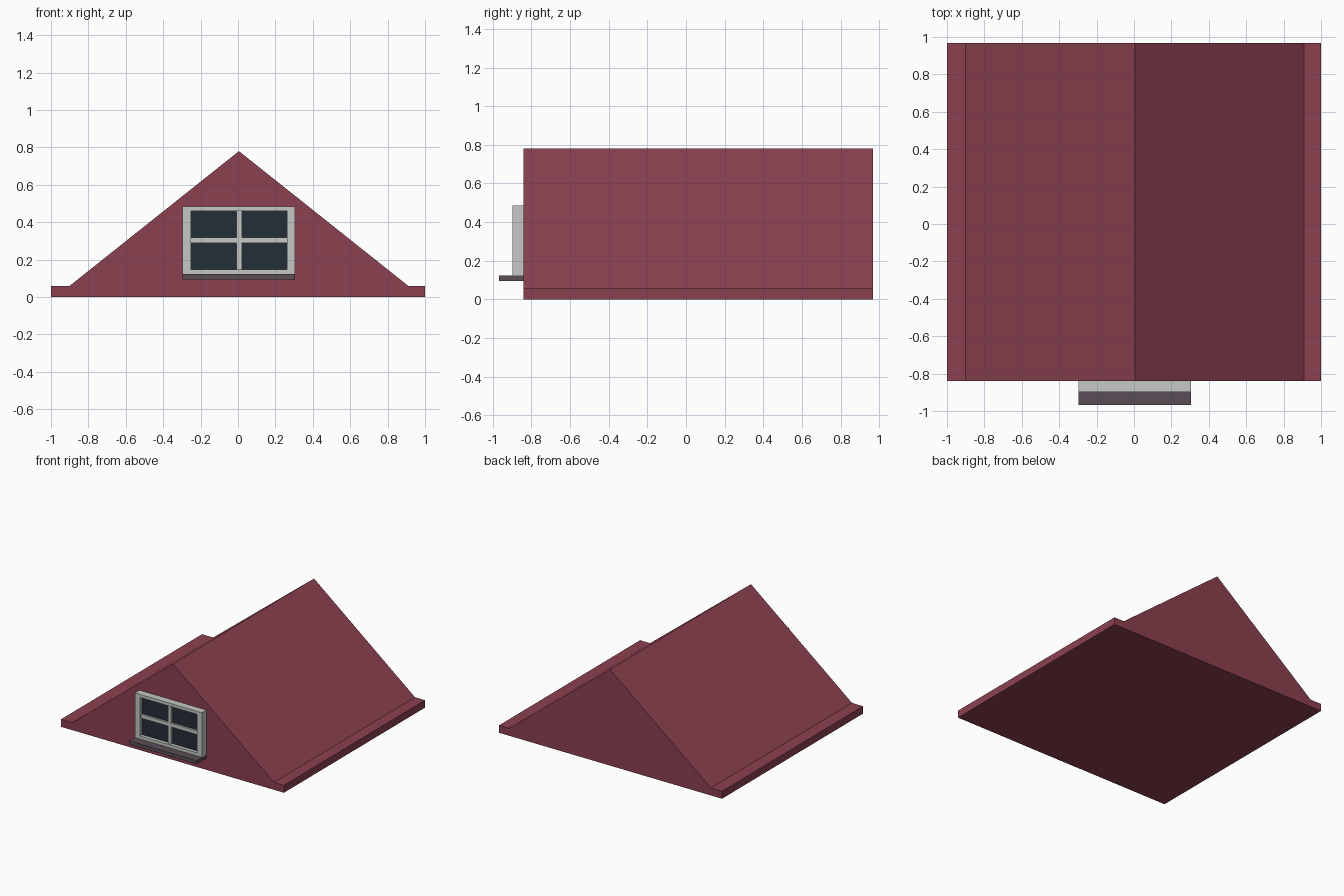
import bpy, bmesh

if "Cube" in bpy.data.objects:
    bpy.data.objects.remove(bpy.data.objects["Cube"])

def material(name, rgb):
    m = bpy.data.materials.new(name)
    m.diffuse_color = (*rgb, 1)
    m.use_nodes = True
    m.node_tree.nodes["Principled BSDF"].inputs["Base Color"].default_value = m.diffuse_color
    return m

red = material("roof red", (0.258, 0.053, 0.080))
white = material("window frame grey", (0.56, 0.58, 0.56))
dark = material("sill grey", (0.10, 0.077, 0.095))
glass = material("dark glass", (0.017, 0.027, 0.038))

def prism(name, profile, y0, y1, mat):
    """Extrude an x-z profile from y0 to y1."""
    bm = bmesh.new()
    face = bm.faces.new([bm.verts.new((x, y0, z)) for x, z in profile])
    ext = bmesh.ops.extrude_face_region(bm, geom=[face])
    verts = [g for g in ext["geom"] if isinstance(g, bmesh.types.BMVert)]
    bmesh.ops.translate(bm, verts=verts, vec=(0, y1 - y0, 0))
    bmesh.ops.recalc_face_normals(bm, faces=bm.faces)
    me = bpy.data.meshes.new(name)
    bm.to_mesh(me)
    bm.free()
    me.materials.append(mat)
    ob = bpy.data.objects.new(name, me)
    bpy.context.collection.objects.link(ob)
    return ob

def box(name, x0, x1, y0, y1, z0, z1, mat):
    return prism(name, [(x0, z0), (x1, z0), (x1, z1), (x0, z1)], y0, y1, mat)

WALL = -0.84

# Gabled roof with flat eaves
prism("roof", [(-1, 0), (1, 0), (1, 0.06), (0.91, 0.06), (0.005, 0.78),
               (-0.9, 0.06), (-1, 0.06)], WALL, 0.967, red)

# Window outer frame
L, R, B, T = -0.297, 0.305, 0.123, 0.485
for side, x0, x1 in (("left", L, -0.25), ("right", 0.262, R)):
    box("frame_" + side, x0, x1, -0.898, WALL, B, T, white)
box("frame_top", -0.25, 0.262, -0.898, WALL, 0.46, T, white)
box("frame_bottom", -0.25, 0.262, -0.898, WALL, B, 0.148, white)

# Glass and glazing bars, set back in the frame
box("glass", -0.25, 0.262, -0.87, WALL, 0.148, 0.46, glass)
box("vertical_bar", -0.009, 0.021, -0.885, -0.87, 0.148, 0.46, white)
for side, x0, x1 in (("left", -0.25, -0.009), ("right", 0.021, 0.262)):
    box("horizontal_bar_" + side, x0, x1, -0.885, -0.87, 0.288, 0.318, white)

# Projecting sill
box("sill", L, R, -0.967, WALL, 0.095, B, dark)
